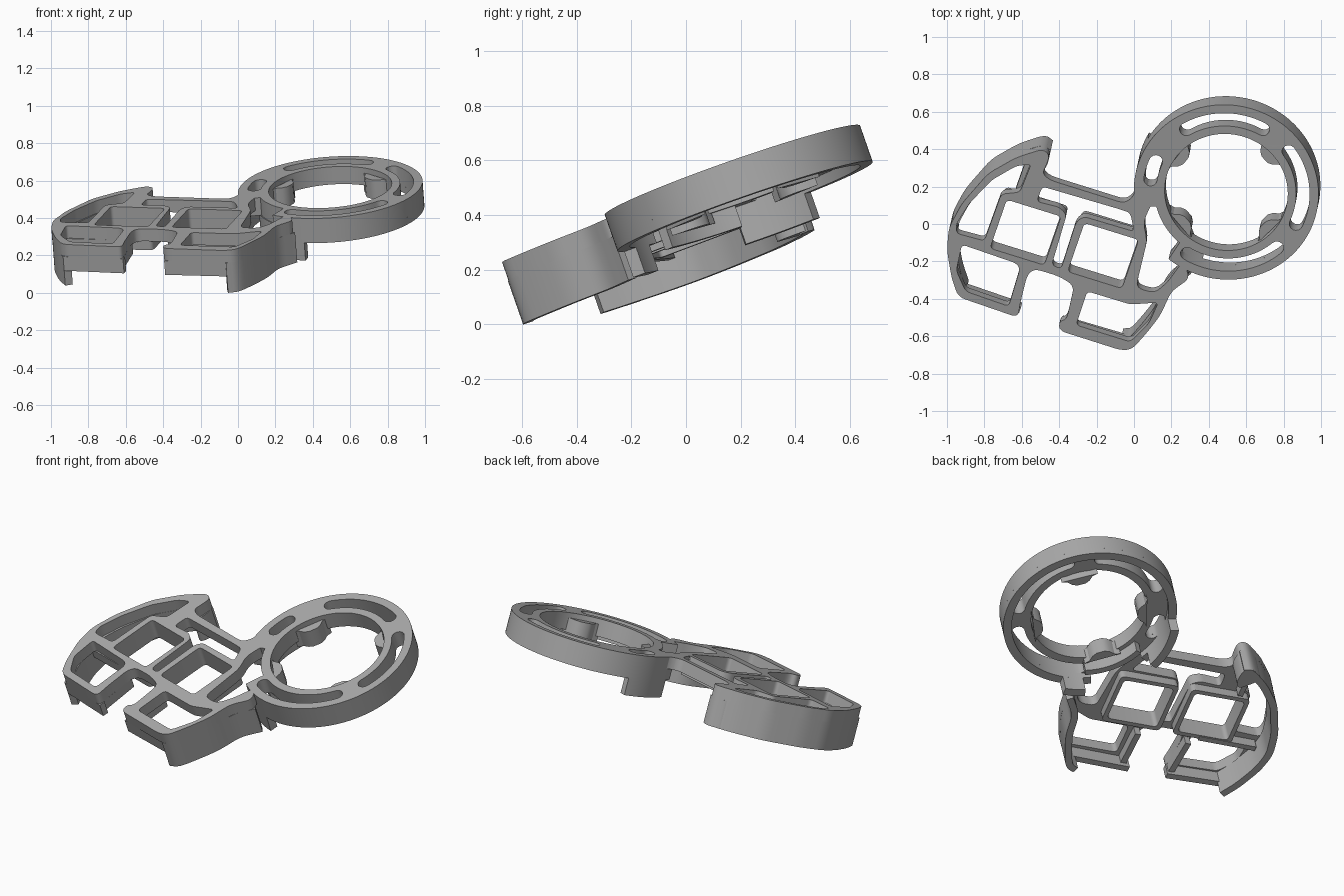
import bpy, bmesh
from math import sin, cos, radians
from mathutils import Vector, Matrix

cube = bpy.data.objects.get("Cube")
if cube:
    bpy.data.objects.remove(cube, do_unlink=True)

# Single grey plastic
grey = bpy.data.materials.new("grey plastic")
grey.use_nodes = True
COLOR = (0.4, 0.4, 0.4, 1)
grey.diffuse_color = COLOR
grey.node_tree.nodes["Principled BSDF"].inputs["Base Color"].default_value = COLOR

# Tilted top plane: z = HEIGHT + SLOPE_X * x + SLOPE_Y * y
HEIGHT, SLOPE_X, SLOPE_Y = 0.467, 0.076, 0.35
normal = Vector((-SLOPE_X, -SLOPE_Y, 1)).normalized()
axis_u = Vector((1, 0, SLOPE_X)).normalized()
axis_v = normal.cross(axis_u)
FRAME = Matrix((axis_u, axis_v, normal)).transposed().to_4x4()
FRAME.translation = (0, 0, HEIGHT)

# Depths below the top plane
PLATE, RIB, SOCKET, RING, SHELL = 0.07, 0.13, 0.125, 0.14, 0.24


def flat(x, y):
    """Plan position to coordinates within the tilted plane."""
    p = Vector((x, y, SLOPE_X * x + SLOPE_Y * y))
    return Vector((p.dot(axis_u), p.dot(axis_v)))


def fillet(points, radius, closed=True):
    """Round the corners of a polygon or path given in plan."""
    pts = [flat(*p) for p in points]
    out = []
    for i, p in enumerate(pts):
        if not closed and i in (0, len(pts) - 1):
            out.append(p)
            continue
        a, b = pts[i - 1] - p, pts[(i + 1) % len(pts)] - p
        start = p + a.normalized() * min(radius, a.length * 0.49)
        end = p + b.normalized() * min(radius, b.length * 0.49)
        for k in range(6):
            t = k / 5
            out.append(start * (1 - t) ** 2 + p * (2 * t * (1 - t)) + end * t * t)
    return out


def plate(name, loops, top, bottom):
    """Solid between two depths below the top plane; inner loops are holes."""
    curve = bpy.data.curves.new(name, 'CURVE')
    curve.dimensions, curve.fill_mode = '2D', 'BOTH'
    curve.extrude = (bottom - top) / 2
    for loop in loops:
        spline = curve.splines.new('POLY')
        spline.points.add(len(loop) - 1)
        for point, co in zip(spline.points, loop):
            point.co = (co.x, co.y, 0, 1)
        spline.use_cyclic_u = True
    helper = bpy.data.objects.new(name + " outline", curve)
    bpy.context.collection.objects.link(helper)
    graph = bpy.context.evaluated_depsgraph_get()
    mesh = bpy.data.meshes.new_from_object(helper.evaluated_get(graph))
    bpy.data.objects.remove(helper, do_unlink=True)
    bm = bmesh.new()
    bm.from_mesh(mesh)
    bmesh.ops.remove_doubles(bm, verts=bm.verts, dist=1e-5)
    bmesh.ops.recalc_face_normals(bm, faces=bm.faces)
    bm.transform(FRAME @ Matrix.Translation((0, 0, -(top + bottom) / 2)))
    bm.to_mesh(mesh)
    bm.free()
    mesh.materials.clear()
    mesh.materials.append(grey)
    obj = bpy.data.objects.new(name, mesh)
    bpy.context.collection.objects.link(obj)
    bpy.ops.object.select_all(action='DESELECT')
    obj.select_set(True)
    bpy.context.view_layer.objects.active = obj
    bpy.ops.object.shade_smooth_by_angle(angle=radians(30))


def ribbon(name, path, width, bottom):
    """Wall below the body frame whose right-hand side follows a path."""
    pts = fillet(path, 0.05, closed=False)
    pts = [p for i, p in enumerate(pts) if i == 0 or (p - pts[i - 1]).length > 1e-4]
    inner = []
    for i, p in enumerate(pts):
        d = (pts[min(i + 1, len(pts) - 1)] - pts[max(i - 1, 0)]).normalized()
        inner.append(p + Vector((-d.y, d.x)) * width)
    plate(name, [pts + inner[::-1]], PLATE, bottom)


# Ring helpers, polar around the ring centre
CENTRE = flat(0.493, 0.17)
OUTER, GROOVE, INNER = 0.495, 0.447, 0.33


def polar(r, degrees):
    return CENTRE + Vector((cos(radians(degrees)), sin(radians(degrees)))) * r


def arc_band(r0, r1, start, end, round_ends=False):
    """Curved band, optionally with round ends."""
    n = max(6, int((end - start) / 3))
    steps = [start + (end - start) * i / n for i in range(n + 1)]
    mid, half = (r0 + r1) / 2, (r1 - r0) / 2
    loop = [polar(r1, a) for a in steps]
    for base, turn in ((end, 0), (start, 180)):
        if round_ends:
            for k in range(1, 8):
                t = radians(base + turn + k * 22.5)
                loop.append(polar(mid, base) + Vector((cos(t), sin(t))) * half)
        if turn == 0:
            loop += [polar(r0, a) for a in reversed(steps)]
    return loop


# Ball ring with its slots; the rim is open towards the body
rim = [polar(0.385 if 190 < a < 229 else OUTER, a) for a in range(0, 360, 2)]
hole = [polar(INNER, a) for a in range(0, 360, 3)]
slots = [arc_band(0.375, GROOVE, *span, round_ends=True)
         for span in ((60, 120), (-26, 34), (238, 310), (155, 170))]
plate("ball_ring", [rim, hole] + slots, 0, 0.1)
plate("ring_rim", [arc_band(GROOVE, OUTER, -130, 190)], 0.1, RING)

# Bearing pads pointing into the ring
for i, angle in enumerate((40, 142, 218, 315)):
    profile = [(0.34, -18), (0.32, -13), (0.29, -10), (0.272, -5), (0.272, 5),
               (0.29, 10), (0.32, 13), (0.34, 18)]
    plate(f"bearing_pad_{i + 1}", [[polar(r, angle + a) for r, a in profile]], 0.03, RING)

# Skirt below the side of the ring nearest the body
plate("rear_ring_skirt", [arc_band(GROOVE, OUTER, 149, 184)], RING, SHELL)
plate("middle_ring_skirt", [arc_band(0.355, 0.39, 184, 236)], 0.1, 0.18)
plate("front_ring_skirt", [arc_band(GROOVE, OUTER, 236, 251)], RING, SHELL)

# Body frame with its openings
left_arc = [(-.45, .37), (-.49, .40), (-.63, .355), (-.78, .27), (-.92, .11), (-.99, -.02),
            (-1, -.14), (-.975, -.29), (-.94, -.39)]
lobe = [(-.07, -.675), (-.01, -.67), (.07, -.58), (.14, -.49), (.20, -.36), (.30, -.29)]
gap = [(-.62, -.50), (-.61, -.43), (-.57, -.27), (-.53, -.24), (-.40, -.28), (-.32, -.33),
       (-.36, -.51), (-.40, -.52), (-.40, -.57)]
junction = [(.26, -.20), (.18, -.31), (.11, -.37), (.01, -.34), (.07, -.09), (.05, .01),
            (.09, .10), (.13, .15), (.03, .25), (0, .15), (-.05, .11)]
notch = [(-.45, .235), (-.49, .27), (-.47, .31)]

KEY = [(-.68, .13), (-.39, .04), (-.48, -.22), (-.77, -.13)]
KEY_MIDDLE = (-.58, -.045)


def key_square(index, scale=1.0):
    cx, cy = KEY_MIDDLE
    return [(cx + (x - cx) * scale + .415 * index, cy + (y - cy) * scale - .125 * index)
            for x, y in KEY]


middle_gap = [(-.49, .20), (-.08, .08), (-.02, .06), (0, -.04), (-.27, .04), (-.31, .01),
              (-.39, -.24), (-.44, -.22), (-.36, .05), (-.40, .09), (-.52, .12)]
right_cell = [(-.25, -.36), (-.02, -.43), (.13, -.42), (.08, -.53), (-.02, -.63), (-.31, -.54)]
left_cell = [(-.92, -.11), (-.63, -.21), (-.61, -.24), (-.67, -.44), (-.90, -.36), (-.95, -.25)]
arc_cell = [(-.55, .32), (-.61, .17), (-.71, .16), (-.80, -.09), (-.95, -.05), (-.95, 0),
            (-.88, .11), (-.76, .235), (-.63, .31)]
openings = [fillet(p, 0.025) for p in
            (key_square(0), key_square(1), middle_gap, right_cell, left_cell, arc_cell)]
outline = fillet(left_arc + gap + lobe + junction + notch, 0.04)
plate("body_frame", [outline] + openings, 0, PLATE)

# Key sockets
for i in range(2):
    plate(f"key_socket_{i + 1}",
          [fillet(key_square(i, 1.17), 0.03), fillet(key_square(i), 0.025)], PLATE, SOCKET)

# Deep outer shell walls
ribbon("left_shell_wall", left_arc, 0.042, 0.235)
ribbon("right_shell_wall", lobe, 0.04, SHELL)

# Shallower front walls and the ribs beside the open front
ribbon("left_front_wall", [(-.94, -.39), (-.62, -.50)], 0.035, 0.15)
ribbon("right_front_wall", [(-.40, -.57), (-.06, -.67)], 0.035, 0.15)
ribbon("left_rib", [(-.62, -.48), (-.57, -.26)], 0.035, RIB)
ribbon("right_rib", [(-.31, -.34), (-.37, -.54)], 0.035, RIB)
ribbon("cross_rib", [(-.95, -.11), (-.62, -.21)], 0.03, RIB)
ribbon("arc_rib", [(-.61, .15), (-.55, .32)], 0.03, RIB)

# Solid tip of the left shell
tip = [(-.45, .37), (-.49, .40), (-.59, .37), (-.54, .29), (-.51, .25), (-.47, .28)]
plate("left_shell_tip", [fillet(tip, 0.04)], PLATE, 0.23)
